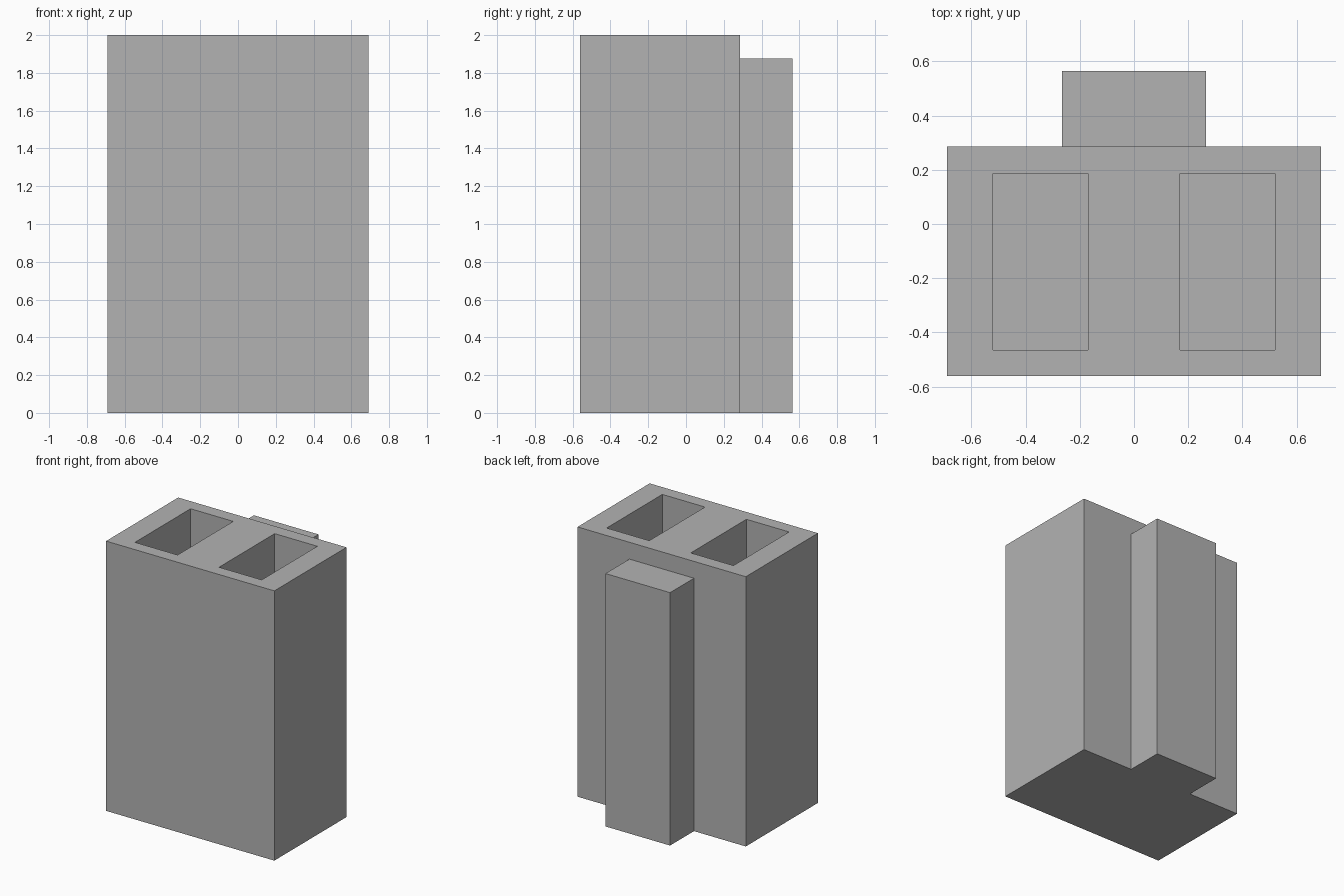
import bpy
from mathutils import Vector

default_cube = bpy.data.objects.get("Cube")
if default_cube:
    bpy.data.objects.remove(default_cube, do_unlink=True)

# Single plain grey material
grey = bpy.data.materials.new("plain grey")
grey.use_nodes = True
colour = (0.45, 0.45, 0.45, 1)
grey.diffuse_color = colour
grey.node_tree.nodes["Principled BSDF"].inputs["Base Color"].default_value = colour


def box(name, low, high):
    """Axis-aligned box between two corners."""
    low, high = Vector(low), Vector(high)
    bpy.ops.mesh.primitive_cube_add(size=1)
    obj = bpy.context.object
    obj.name = obj.data.name = name
    for v in obj.data.vertices:
        v.co = [l + (c + 0.5) * (h - l) for l, c, h in zip(low, v.co, high)]
    obj.data.materials.append(grey)
    return obj


def carve(target, cutter):
    """Subtract the cutter from the target, then discard it."""
    cutter.hide_render = True
    mod = target.modifiers.new("carve", 'BOOLEAN')
    mod.operation = 'DIFFERENCE'
    mod.solver = 'EXACT'
    mod.object = cutter
    bpy.context.view_layer.objects.active = target
    bpy.ops.object.modifier_apply(modifier=mod.name)
    bpy.data.objects.remove(cutter, do_unlink=True)


# Main block with two deep rectangular wells, closed at the bottom
floor = 0.12
body = box("main_block", (-0.69, -0.56, 0), (0.69, 0.285, 2))
for x in (-0.52, 0.17):
    carve(body, box("well_cutter", (x, -0.465, floor), (x + 0.35, 0.187, 2.2)))

# Slightly lower pillar against the back
box("back_pillar", (-0.265, 0.285, 0), (0.265, 0.565, 1.875))
